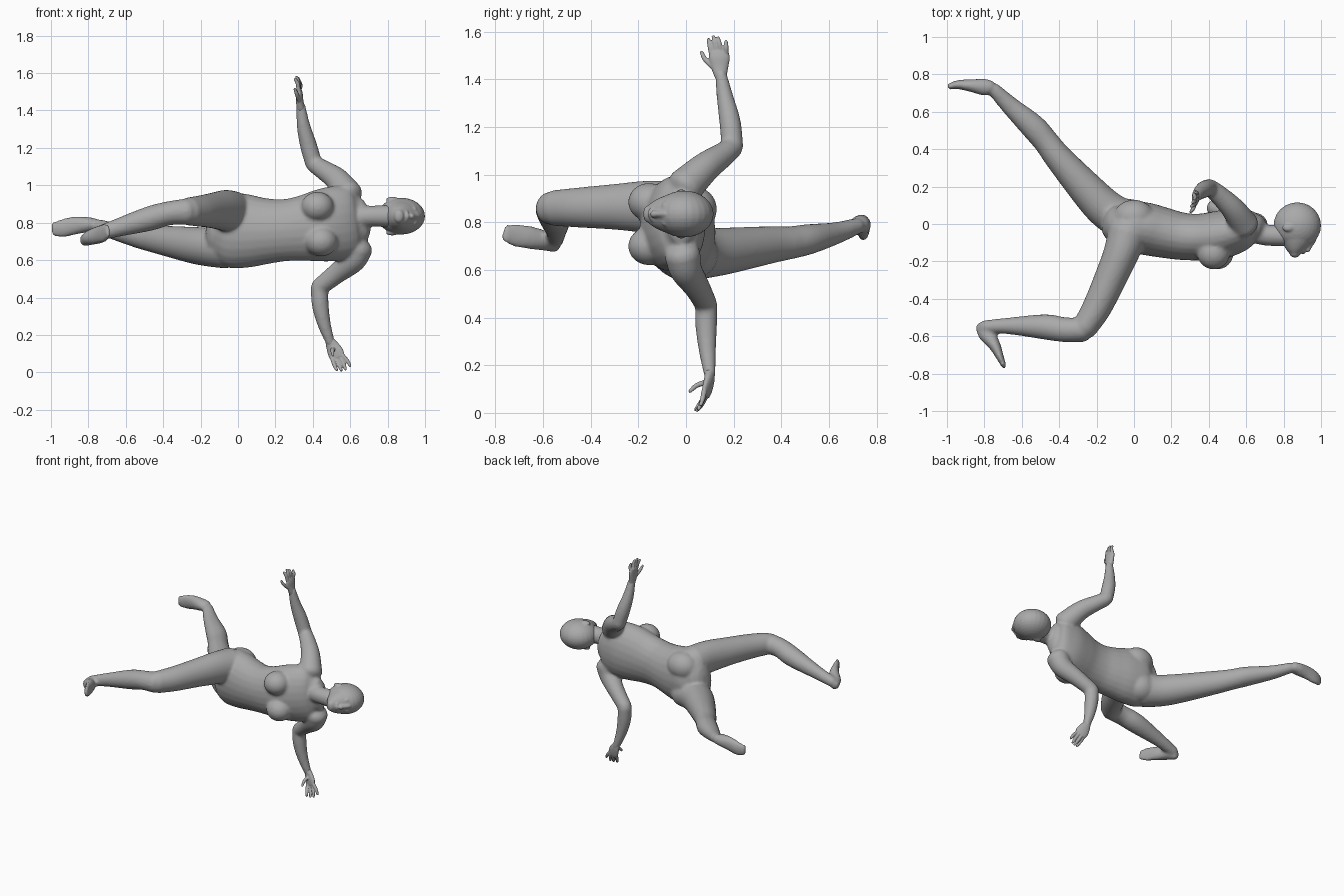
import bpy, bmesh, math
from mathutils import Vector, Matrix

skin = bpy.data.materials.new("plain grey")
skin.diffuse_color = (0.4, 0.4, 0.4, 1)
SEG = 24


def smooth_path(secs, steps=5):
    """Catmull-Rom interpolation of centre and radii together."""
    rows = [Vector(s if len(s) == 5 else (*s, s[3])) for s in secs]
    ext = [2 * rows[0] - rows[1]] + rows + [2 * rows[-1] - rows[-2]]
    out = []
    for i in range(1, len(ext) - 2):
        a, b, c, d = ext[i - 1:i + 3]
        for k in range(steps):
            t = k / steps
            out.append(0.5 * (2 * b + (c - a) * t + (2 * a - 5 * b + 4 * c - d) * t ** 2
                              + (3 * b - a - 3 * c + d) * t ** 3))
    return out + [rows[-1]]


def loft(bm, secs, ref=(0, 0, 1)):
    """Rounded tube; each section is x, y, z, radius along ref, radius across."""
    path = smooth_path(secs)
    pos = [Vector(p[:3]) for p in path]
    rings = []
    last = len(path) - 1
    for i, p in enumerate(path):
        t = (pos[min(i + 1, last)] - pos[max(i - 1, 0)]).normalized()
        u = Vector(ref)
        u = (u - t * u.dot(t)).normalized()
        v = t.cross(u)
        caps = [(0, 1)]
        if i in (0, last):
            depth = 0.7 * min(p[3], p[4])
            caps = [(depth * math.sin(a), math.cos(a)) for a in (0, 0.5, 0.95, 1.3)]
            if i == 0:
                caps = [(-o, s) for o, s in reversed(caps)]
        for off, s in caps:
            ring = []
            for k in range(SEG):
                a = math.tau * k / SEG
                ring.append(bm.verts.new(pos[i] + t * off + u * (p[3] * s * math.cos(a))
                                         + v * (p[4] * s * math.sin(a))))
            rings.append(ring)
    for r, q in zip(rings, rings[1:]):
        for k in range(SEG):
            n = (k + 1) % SEG
            bm.faces.new((r[k], r[n], q[n], q[k]))
    bm.faces.new(rings[0][::-1])
    bm.faces.new(rings[-1])


def ball(bm, centre, radii):
    m = Matrix.Translation(centre) @ Matrix.Diagonal((*radii, 1))
    bmesh.ops.create_uvsphere(bm, u_segments=24, v_segments=16, radius=1, matrix=m)


def finish(bm, name, voxel, rounds):
    """Fuse overlapping volumes into one smooth surface."""
    bmesh.ops.recalc_face_normals(bm, faces=bm.faces[:])
    me = bpy.data.meshes.new(name)
    bm.to_mesh(me)
    bm.free()
    me.materials.append(skin)
    ob = bpy.data.objects.new(name, me)
    bpy.context.collection.objects.link(ob)
    rm = ob.modifiers.new("fuse", 'REMESH')
    rm.mode = 'VOXEL'
    rm.voxel_size = voxel
    rm.use_smooth_shade = True
    sm = ob.modifiers.new("soften", 'SMOOTH')
    sm.factor = 0.5
    sm.iterations = rounds
    return ob


body = bmesh.new()
# torso, hips to shoulders
loft(body, [(-.10, 0, .77, .15, .10), (-.04, -.01, .76, .20, .135), (.06, -.025, .755, .195, .14),
            (.15, -.045, .755, .177, .135), (.25, -.065, .76, .166, .127), (.35, -.07, .77, .176, .125),
            (.45, -.06, .785, .195, .13), (.55, -.035, .80, .20, .12), (.62, -.02, .81, .18, .095),
            (.66, -.02, .815, .12, .07)])
# chest and seat
for x, z in ((.445, .70), (.425, .885)):
    ball(body, (x, -.155, z), (.088, .088, .08))
ball(body, (-.03, .035, .665), (.11, .10, .10))
ball(body, (.0, .035, .855), (.11, .095, .095))
# neck
loft(body, [(.58, -.02, .82, .085), (.65, -.04, .83, .066), (.71, -.06, .835, .056),
            (.80, -.06, .835, .06)])
# forward leg: thigh, shin, foot
loft(body, [(-.03, -.04, .86, .11, .11), (-.07, -.16, .865, .11, .095), (-.13, -.30, .865, .096, .086),
            (-.20, -.45, .862, .084, .078), (-.265, -.555, .86, .075, .068)])
loft(body, [(-.27, -.565, .86, .07, .065), (-.37, -.565, .85, .064, .066), (-.48, -.55, .82, .065, .067),
            (-.67, -.545, .765, .046, .044), (-.80, -.55, .725, .035, .035)])
loft(body, [(-.82, -.55, .705, .032, .03), (-.79, -.585, .72, .04, .045), (-.745, -.65, .735, .048, .032),
            (-.715, -.715, .745, .048, .02), (-.695, -.76, .755, .036, .013)])
# trailing leg and foot
loft(body, [(-.06, .02, .665, .11, .11), (-.15, .08, .67, .105, .105), (-.24, .17, .68, .098, .096),
            (-.40, .35, .705, .079, .075), (-.47, .44, .715, .069, .068), (-.54, .52, .73, .063, .068),
            (-.66, .63, .755, .046, .05), (-.75, .72, .785, .034, .036)])
loft(body, [(-.765, .735, .79, .034, .035), (-.80, .732, .79, .04, .045), (-.87, .74, .785, .048, .034),
            (-.94, .745, .77, .048, .024), (-.987, .735, .765, .038, .016)])
# raised arm
X = (1, 0, 0)
loft(body, [(.59, -.005, .95, .078), (.53, .08, 1.03, .064), (.46, .15, 1.08, .053),
            (.405, .195, 1.115, .046)], X)
loft(body, [(.405, .195, 1.115, .046), (.375, .185, 1.22, .045), (.35, .165, 1.32, .036),
            (.335, .145, 1.43, .024)], X)
# lowered arm
loft(body, [(.645, -.015, .665, .076), (.615, .0, .60, .068), (.53, .045, .53, .055),
            (.435, .085, .455, .047)], (0, 1, 0))
loft(body, [(.435, .085, .455, .047), (.44, .085, .36, .045), (.46, .09, .26, .036),
            (.495, .10, .155, .024)], X)
finish(body, "body", .010, 5)

# head: skull, jaw, nose, lips, ears, eyes
head = bmesh.new()
ball(head, (.873, -.008, .835), (.127, .124, .098))
loft(head, [(.875, -.02, .835, .094, .11), (.868, -.08, .835, .08, .092), (.862, -.13, .835, .058, .056),
            (.86, -.16, .835, .036, .028)])
loft(head, [(.965, -.085, .835, .011), (.94, -.118, .835, .013), (.926, -.138, .835, .016)])
loft(head, [(.902, -.143, .812, .008), (.905, -.152, .835, .010), (.902, -.143, .858, .008)], X)
for s in (-1, 1):
    ball(head, (.825, -.02, .835 + s * .09), (.034, .021, .013))
    ball(head, (.942, -.088, .835 + s * .036), (.014, .014, .015))
finish(head, "head", .006, 3)


def hand(name, palm, ref, fingers):
    bm = bmesh.new()
    loft(bm, palm, ref)
    for base, mid, tip in fingers:
        loft(bm, [(*base, .0115), (*mid, .0105), (*tip, .0075)], (.6, .7, .2))
    return finish(bm, name, .004, 2)


# raised hand, palm wide along y
hand("raised_hand",
     [(.336, .146, 1.41, .025, .022), (.33, .142, 1.45, .036, .02), (.328, .14, 1.49, .044, .018),
      (.325, .137, 1.515, .04, .014)], (0, 1, 0),
     [((.325, .108, 1.505), (.318, .10, 1.545), (.305, .094, 1.568)),
      ((.325, .128, 1.51), (.322, .12, 1.555), (.312, .115, 1.58)),
      ((.325, .148, 1.51), (.328, .14, 1.55), (.32, .134, 1.575)),
      ((.325, .168, 1.50), (.335, .168, 1.535), (.328, .168, 1.56)),
      ((.328, .115, 1.45), (.315, .08, 1.485), (.303, .065, 1.515))])
# lowered hand, spread toward the floor
hand("lowered_hand",
     [(.49, .10, .17, .025, .021), (.505, .098, .14, .036, .02), (.522, .09, .105, .044, .018),
      (.533, .083, .08, .04, .014)], (1, -.3, .3),
     [((.50, .094, .085), (.515, .06, .04), (.528, .04, .012)),
      ((.523, .088, .08), (.542, .065, .035), (.553, .045, .01)),
      ((.545, .082, .082), (.565, .065, .045), (.575, .052, .015)),
      ((.56, .076, .09), (.585, .07, .06), (.60, .062, .034)),
      ((.51, .088, .13), (.505, .045, .115), (.508, .016, .09))])
